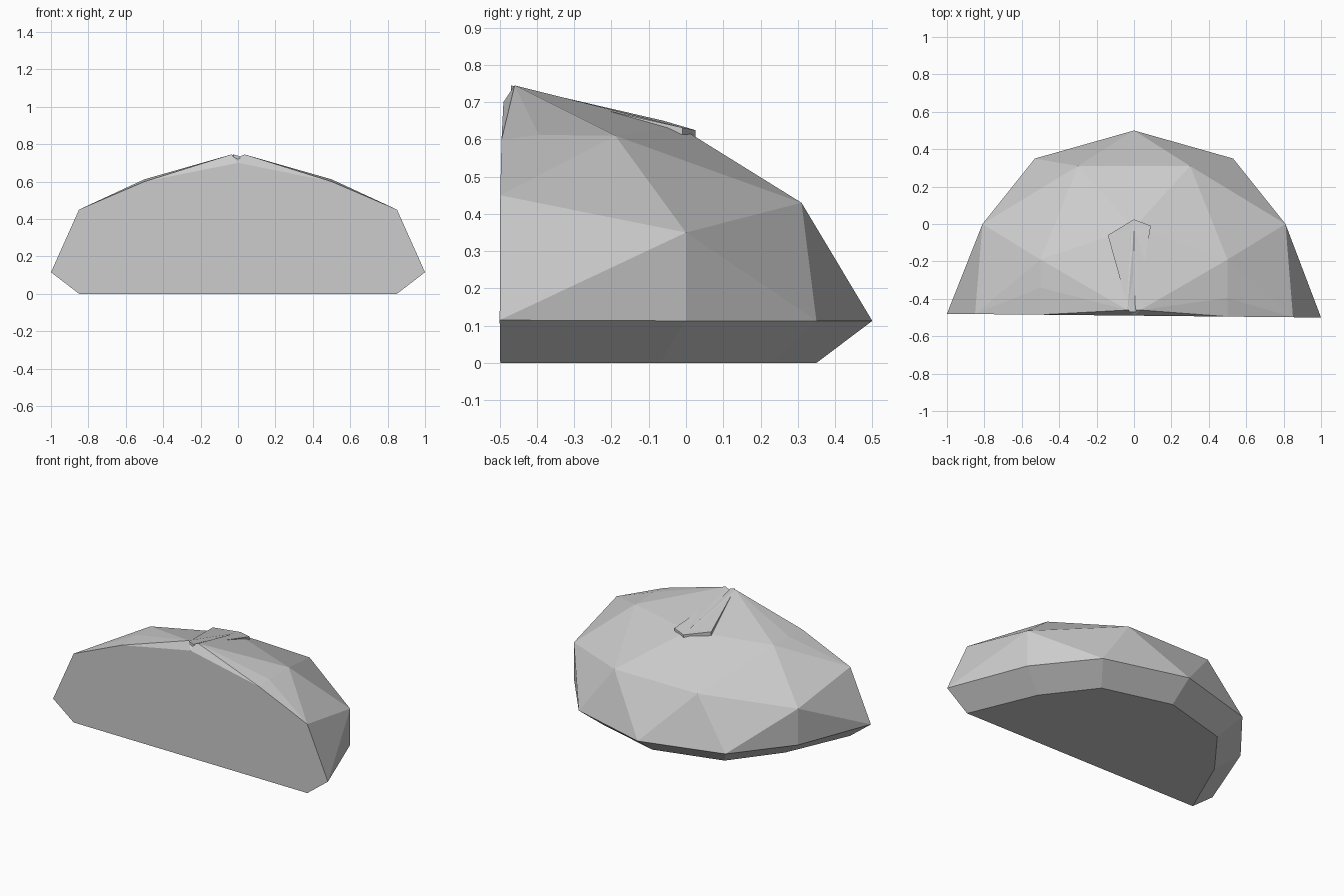
import bpy
import bmesh
from mathutils import Vector

cube = bpy.data.objects.get("Cube")
if cube:
    bpy.data.objects.remove(cube, do_unlink=True)

grey = bpy.data.materials.new("stone_grey")
grey.use_nodes = True
colour = (0.6, 0.6, 0.6, 1)
grey.diffuse_color = colour
grey.node_tree.nodes["Principled BSDF"].inputs["Base Color"].default_value = colour


def finish(bm, name):
    bmesh.ops.remove_doubles(bm, verts=bm.verts[:], dist=0.0005)
    bmesh.ops.recalc_face_normals(bm, faces=bm.faces[:])
    mesh = bpy.data.meshes.new(name)
    bm.to_mesh(mesh)
    bm.free()
    mesh.materials.append(grey)
    obj = bpy.data.objects.new(name, mesh)
    bpy.context.collection.objects.link(obj)
    return obj


# Key points of one half: base, rim, middle, shoulder and crest
points = {
    "base0": (0.85, -0.49, 0), "base1": (0.67, -0.07, 0),
    "base2": (0.44, 0.23, 0), "base3": (0, 0.35, 0), "base_mid": (0, -0.49, 0),
    "rim0": (1, -0.49, 0.115), "rim1": (0.81, 0, 0.113),
    "rim2": (0.53, 0.35, 0.113), "rim3": (0, 0.5, 0.113),
    "side0": (0.85, -0.49, 0.45), "side1": (0.81, 0, 0.35),
    "side2": (0.3, 0.31, 0.43), "side_mid": (0, 0.31, 0.43),
    "top0": (0.5, -0.49, 0.6), "top1": (0.5, -0.395, 0.612),
    "top2": (0.5, -0.19, 0.61), "back_top": (0, -0.02, 0.635),
    "peak": (0.035, -0.46, 0.745), "peak_mid": (0, -0.46, 0.73),
    "notch": (0, -0.49, 0.7),
}

facets = [
    "base0 base1 base2 base3 base_mid",
    "base0 rim0 side0 top0 notch base_mid",
    "rim0 rim1 side1", "rim0 side1 side0",
    "rim1 rim2 side1", "side1 rim2 side2",
    "rim2 rim3 side2", "side2 rim3 side_mid",
    "side0 side1 top2", "side0 top2 top1", "side0 top1 top0",
    "side1 side2 top2", "top2 side2 back_top", "back_top side2 side_mid",
    "top1 top2 peak", "top2 back_top peak", "peak back_top peak_mid",
    "top0 top1 peak", "top0 peak notch", "notch peak peak_mid",
]
facets += [f"base{i} base{i + 1} rim{i + 1} rim{i}" for i in range(3)]

# Faceted half dome with a flat front
bm = bmesh.new()
for side in (1, -1):
    verts = {}
    for key, (x, y, z) in points.items():
        if y == -0.49:
            y -= 0.01 * side * x
        if key == "top1" and side < 0:
            y = -0.34
        verts[key] = bm.verts.new((side * x, y, z))
    for facet in facets:
        bm.faces.new([verts[key] for key in facet.split()])
finish(bm, "faceted_dome")

# Thin raised wedge running back from the peak
bm = bmesh.new()
outline = [(-0.025, -0.47, 0.745), (0.01, -0.47, 0.735), (0.09, -0.01, 0.632),
           (0, 0.025, 0.625), (-0.14, -0.06, 0.65)]
upper = [bm.verts.new(p) for p in outline]
lower = [bm.verts.new(Vector(p) - Vector((0, 0, 0.04))) for p in outline]
centre = bm.verts.new((-0.02, -0.03, 0.637))
for i in range(len(outline)):
    j = (i + 1) % len(outline)
    bm.faces.new((upper[i], upper[j], centre))
    bm.faces.new((upper[i], lower[i], lower[j], upper[j]))
bm.faces.new(lower)
finish(bm, "crest_wedge")
